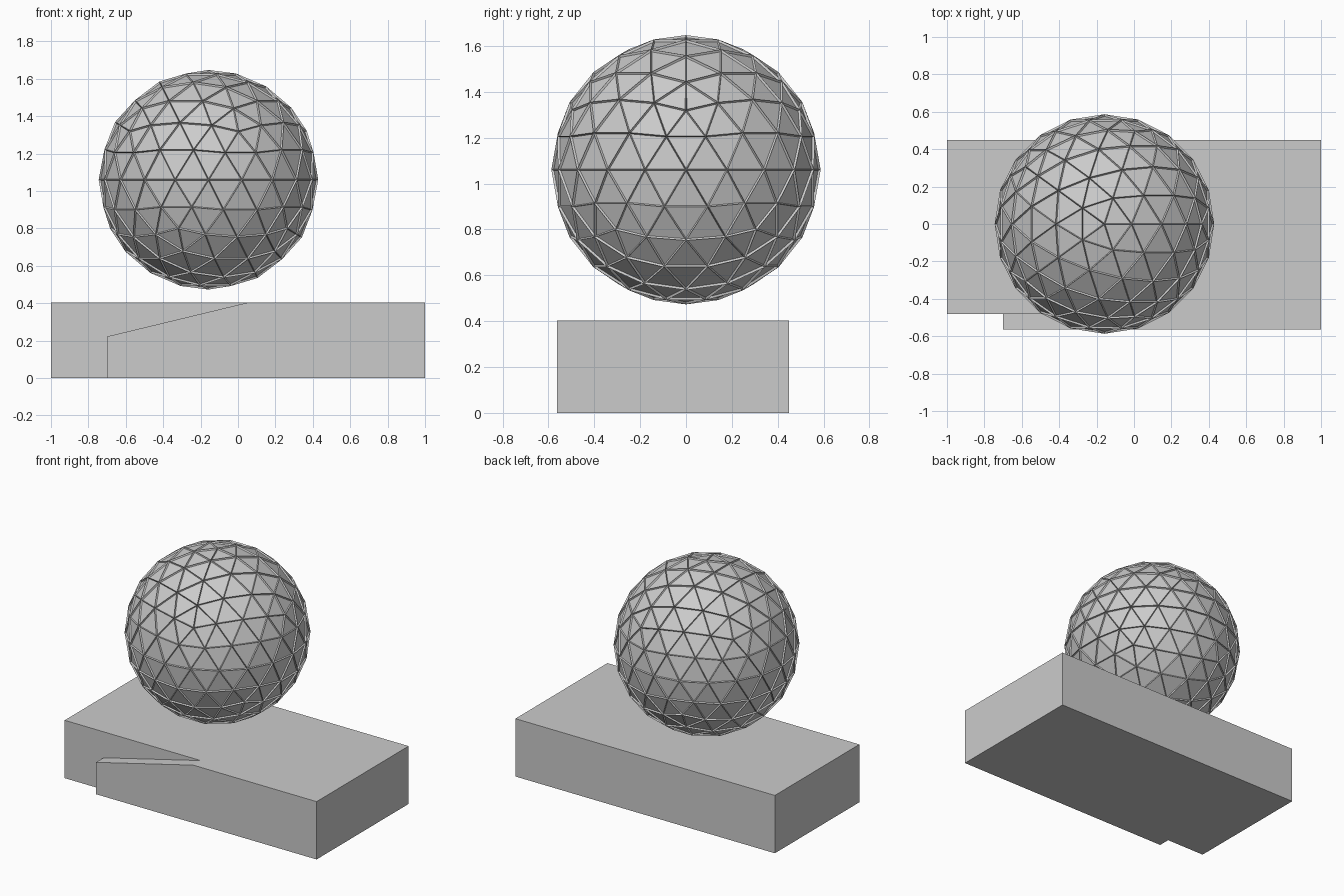
import bpy, bmesh
from mathutils import Matrix

if "Cube" in bpy.data.objects:
    bpy.data.objects.remove(bpy.data.objects["Cube"])


def make_object(name, bm):
    bmesh.ops.recalc_face_normals(bm, faces=bm.faces)
    mesh = bpy.data.meshes.new(name)
    bm.to_mesh(mesh)
    bm.free()
    obj = bpy.data.objects.new(name, mesh)
    bpy.context.collection.objects.link(obj)
    return obj


def prism(name, profile, y0, y1):
    """Extrude an x-z outline from y0 to y1."""
    bm = bmesh.new()
    face = bm.faces.new([bm.verts.new((x, y0, z)) for x, z in profile])
    ext = bmesh.ops.extrude_face_region(bm, geom=[face])
    verts = [v for v in ext["geom"] if isinstance(v, bmesh.types.BMVert)]
    bmesh.ops.translate(bm, vec=(0, y1 - y0, 0), verts=verts)
    return make_object(name, bm)


# Base block and the sloped ramp along its front
prism("base_block", [(-1, 0), (1, 0), (1, 0.403), (-1, 0.403)], -0.48, 0.45)
prism("front_ramp", [(-0.7, 0), (1, 0), (1, 0.403), (0.05, 0.403), (-0.7, 0.222)],
      -0.563, -0.48)

# Geodesic ball: triangular panels recessed between narrow struts
bm = bmesh.new()
bmesh.ops.create_icosphere(bm, subdivisions=3, radius=0.587,
                           matrix=Matrix.Translation((-0.158, 0, 1.06)))
bmesh.ops.inset_individual(bm, faces=bm.faces[:], thickness=0.008, depth=-0.01)
make_object("geodesic_ball", bm)
